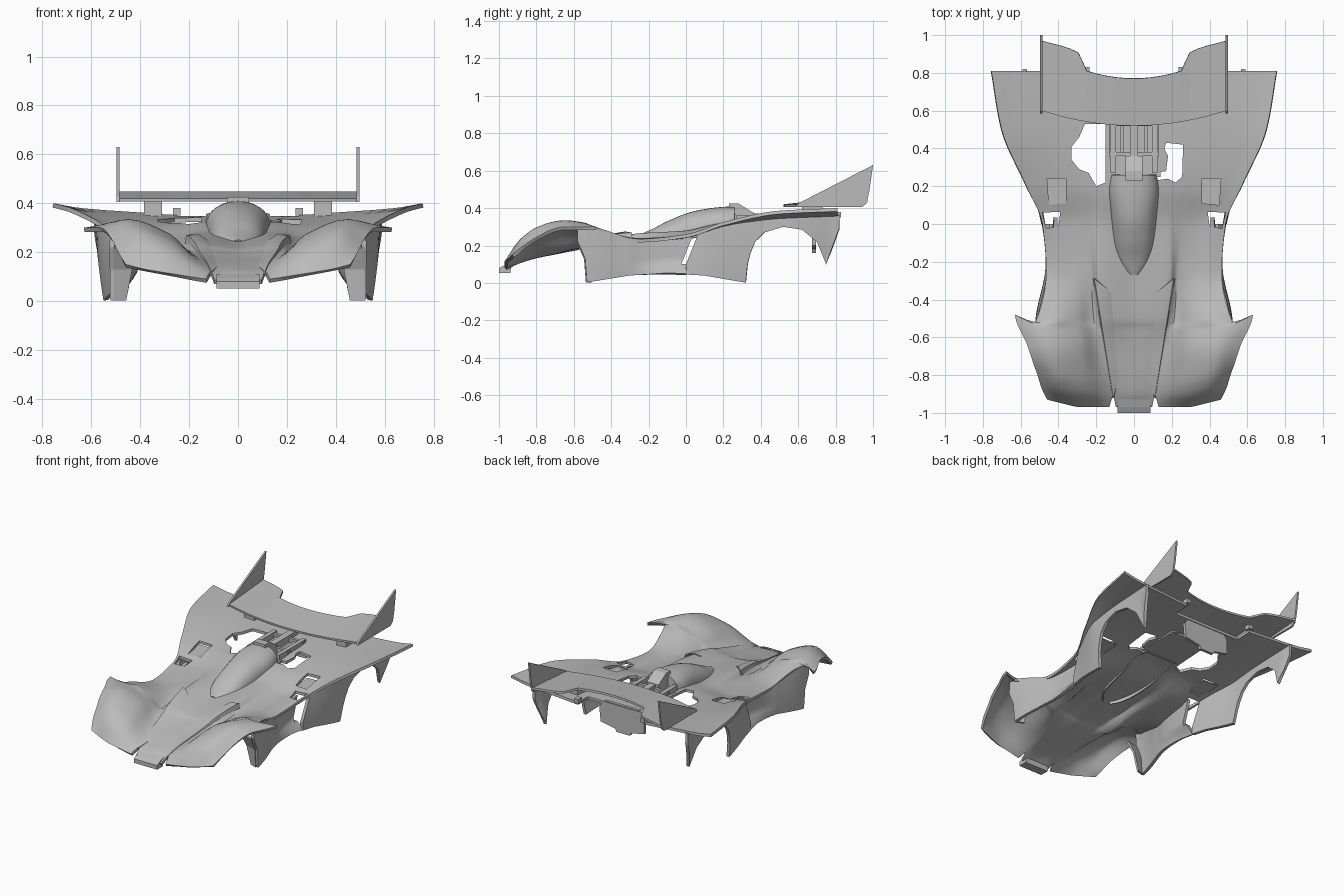
import bpy, bmesh, math

if "Cube" in bpy.data.objects:
    bpy.data.objects.remove(bpy.data.objects["Cube"], do_unlink=True)

grey = bpy.data.materials.new("plain_grey")
grey.use_nodes = True
grey.diffuse_color = (.5, .5, .5, 1)
grey.node_tree.nodes["Principled BSDF"].inputs["Base Color"].default_value = (.5, .5, .5, 1)


def curve(xs, ys, x):
    """Monotone cubic interpolation through the knots."""
    if x <= xs[0]:
        return ys[0]
    if x >= xs[-1]:
        return ys[-1]
    slopes = [(ys[i + 1] - ys[i]) / (xs[i + 1] - xs[i]) for i in range(len(xs) - 1)]

    def tangent(i):
        if i == 0:
            return slopes[0]
        if i == len(slopes):
            return slopes[-1]
        a, b = slopes[i - 1], slopes[i]
        return 2 * a * b / (a + b) if a * b > 0 else 0

    i = max(k for k in range(len(slopes)) if xs[k] <= x)
    h = xs[i + 1] - xs[i]
    t = (x - xs[i]) / h
    return (ys[i] + t * h * tangent(i)
            + t * t * (3 * (ys[i + 1] - ys[i]) - h * (2 * tangent(i) + tangent(i + 1)))
            + t ** 3 * (2 * (ys[i] - ys[i + 1]) + h * (tangent(i) + tangent(i + 1))))


def finish(name, bm, normals=True):
    if normals:
        bmesh.ops.recalc_face_normals(bm, faces=bm.faces)
    mesh = bpy.data.meshes.new(name)
    bm.to_mesh(mesh)
    bm.free()
    mesh.materials.append(grey)
    ob = bpy.data.objects.new(name, mesh)
    bpy.context.collection.objects.link(ob)
    return ob


def select(ob):
    bpy.ops.object.select_all(action='DESELECT')
    ob.select_set(True)
    bpy.context.view_layer.objects.active = ob


def smooth(ob, angle=30):
    select(ob)
    bpy.ops.object.shade_smooth_by_angle(angle=math.radians(angle))


def grid(name, rows, thickness, offset=-1):
    """Skin over rows of points, given thickness."""
    bm = bmesh.new()
    vs = [[bm.verts.new(p) for p in row] for row in rows]
    for a, b in zip(vs, vs[1:]):
        for j in range(len(a) - 1):
            bm.faces.new((a[j], a[j + 1], b[j + 1], b[j]))
    ob = finish(name, bm, False)
    mod = ob.modifiers.new("thickness", 'SOLIDIFY')
    mod.thickness, mod.offset = thickness, offset
    select(ob)
    bpy.ops.object.modifier_apply(modifier=mod.name)
    return ob


def prism(name, outline, lo, hi, axis):
    """Flat outline extruded along one axis."""
    place = {'x': lambda a, b, d: (d, a, b), 'y': lambda a, b, d: (a, d, b),
             'z': lambda a, b, d: (a, b, d)}[axis]
    bm = bmesh.new()
    low, high = ([bm.verts.new(place(a, b, d)) for a, b in outline] for d in (lo, hi))
    bm.faces.new(low)
    bm.faces.new(high)
    n = len(outline)
    for i in range(n):
        k = (i + 1) % n
        bm.faces.new((low[i], low[k], high[k], high[i]))
    return finish(name, bm)


def box(name, x, y, z):
    return prism(name, [(x[0], y[0]), (x[1], y[0]), (x[1], y[1]), (x[0], y[1])], z[0], z[1], 'z')


def cut(ob, cutter):
    mod = ob.modifiers.new("cut", 'BOOLEAN')
    mod.operation, mod.solver, mod.object = 'DIFFERENCE', 'EXACT', cutter
    select(ob)
    bpy.ops.object.modifier_apply(modifier=mod.name)
    bpy.data.objects.remove(cutter, do_unlink=True)


# Body lines running nose to tail: centre, nose crease, valley, fender, crown, outer edge
stations = [-.97, -.9, -.8, -.65, -.535, -.525, -.25, 0, .2, .5, .81]
line_x = [
    [0] * len(stations),
    [.08, .09, .1, .12, .15, .155, .19, .17, .15, .15, .15],
    [.13, .14, .16, .18, .2, .21, .23, .25, .25, .25, .25],
    [.26, .26, .27, .28, .3, .3, .32, .35, .36, .38, .4],
    [.38, .4, .42, .45, .47, .43, .4, .42, .5, .6, .64],
    [.46, .49, .515, .565, .63, .525, .465, .485, .57, .7, .755]]
line_z = [
    [.085, .125, .15, .18, .205, .21, .245, .28, .33, .34, .35],
    [.085, .12, .15, .185, .22, .225, .265, .28, .32, .34, .35],
    [.09, .135, .17, .19, .205, .205, .235, .26, .31, .338, .352],
    [.11, .2, .25, .275, .268, .265, .235, .25, .305, .342, .362],
    [.13, .235, .3, .335, .32, .315, .24, .255, .31, .364, .38],
    [.15, .2, .25, .3, .3, .3, .235, .26, .325, .386, .4]]


def section(y):
    return ([curve(stations, l, y) for l in line_x], [curve(stations, l, y) for l in line_z])


def deck(x, y):
    return curve(*section(y), abs(x))


def swept(x, y):
    """Round the front corners and pull the fender tips backwards."""
    corner = max(0, abs(x) - .3) * .25 * min(1, max(0, -.75 - y) / .22)
    tip = max(0, abs(x) - .52) * .5 * max(0, 1 + (y + .535) / .2) if y < -.53 else 0
    return y + corner + tip


# Body shell
rows = []
for a, b in zip(stations, stations[1:]):
    steps = max(1, round((b - a) / .025))
    for k in range(steps + (b == stations[-1])):
        y = a + (b - a) * k / steps
        xs, zs = section(y)
        half = [xs[i] + (xs[i + 1] - xs[i]) * j / 4 for i in range(5) for j in range(4)] + [xs[-1]]
        across = [-x for x in reversed(half[1:])] + half
        rows.append([(x, swept(x, y), curve(xs, zs, abs(x))) for x in across])
shell = grid("body_shell", rows, .018)

# Openings beside the engine and behind it
cut(shell, prism("left_opening", [(.11, .23), (.18, .24), (.22, .22), (.255, .25), (.26, .42),
                                  (.17, .43), (.16, .4), (.18, .36), (.17, .28), (.11, .27)], .1, .6, 'z'))
cut(shell, prism("right_opening", [(-.15, .22), (-.2, .2), (-.24, .27), (-.29, .29), (-.33, .34),
                                   (-.33, .41), (-.29, .46), (-.26, .53), (-.15, .53)], .1, .6, 'z'))
cut(shell, box("engine_opening", (-.13, .13), (.26, .53), (.1, .6)))
cut(shell, box("tail_notch", (-.25, .25), (.7, .9), (.1, .6)))
for s in (-1, 1):
    cut(shell, prism("nose_gap", [(s * .09, -1), (s * .14, -1), (s * .11, -.9)], 0, .3, 'z'))
    cut(shell, prism("vent", [(s * .4, -.01), (s * .465, -.025), (s * .485, .06), (s * .39, .065)], .1, .5, 'z'))
    cut(shell, prism("intake", [(s * .36, .11), (s * .45, .1), (s * .46, .24), (s * .36, .24)], .1, .6, 'z'))
smooth(shell)

# Lower edges of the side panels: front arch and sill, then sill, rear arch and claw
front_sill = [(-.58, .22), (-.54, .13), (-.53, .003), (-.3, .04), (-.1, .05), (.1, .04)]
rear_sill = [(-.1, .05), (.1, .04), (.32, .003), (.33, .1), (.345, .16), (.37, .22), (.42, .27),
             (.52, .3), (.62, .285), (.7, .22), (.75, .1), (.82, .29)]
top_y, top_x = [-.58, -.5, -.25, 0, .32, .82], [.51, .5, .452, .475, .57, .58]
low_y, low_x = [-.58, -.5, -.2, .32, .5, .75, .82], [.515, .51, .455, .54, .56, .52, .56]


def side_panel(name, sill, s, inset, cutter):
    """Panel hanging from the deck; inset curls its upper rear end inward."""
    rows = []
    for (y0, z0), (y1, z1) in zip(sill, sill[1:]):
        for k in range(8 + (y1 == sill[-1][0])):
            y, zb = y0 + (y1 - y0) * k / 8, z0 + (z1 - z0) * k / 8
            xt, xb = curve(top_y, top_x, y), curve(low_y, low_x, y)
            zt = max(zb + .01, deck(xt, y) - .01)
            rows.append([])
            for j in range(9):
                z = zb + (zt - zb) * j / 8
                h = z / zt
                curl = inset * max(0, y + .3) / .3 * min(1, max(0, z - .06) / .05)
                rows[-1].append((s * (xb + (xt - xb) * h + .02 * h * (1 - h) - curl), y, z))
    panel = grid(name, rows, .02, 0)
    cut(panel, prism("trim", cutter, s * .2, s * .8, 'x'))
    smooth(panel)


for s, side in ((1, "left"), (-1, "right")):
    # The slanted slit lies between the front and the rear panel
    side_panel(side + "_front_panel", front_sill, s, .06,
               [(-.025, .1), (0, .1), (0, -.1), (.3, -.1), (.3, .5), (.06, .5), (.035, .25)])
    side_panel(side + "_rear_panel", rear_sill, s, 0,
               [(-.3, -.1), (0, -.1), (0, .1), (.06, .25), (.06, .5), (-.3, .5)])

    # Return flange behind the front wheel
    grid(side + "_arch_flange", [[(s * .51, y, z), (s * (.46 - z * .2), y + .02, z)]
                                 for y, z in front_sill[:3]], .012, 0)

    # Sloping floor of the intake pocket
    grid(side + "_intake_floor", [[(s * x, y, deck(x, y) - d) for x in (.35, .47)]
                                  for y, d in ((.1, .01), (.25, .04))], .008)

    # Raised fin on the bonnet, flush at the inner side and open at the rear
    fin = []
    for k in range(17):
        t = k / 16
        yi, xi, yo, xo = -.8 + .44 * t, .075 + .045 * t, -.92 + .63 * t, .11 + .1 * t
        h = .004 + .022 * t * t
        xm, ym = (xi + xo) / 2, (yi + yo) / 2
        fin.append([(s * xi, yi, deck(xi, yi) - .002), (s * xm, ym, deck(xm, ym) + h * .7),
                    (s * xo, yo, deck(xo, yo) + h), (s * (xo + .008), yo, deck(xo, yo) - .012)])
    smooth(grid(side + "_bonnet_fin", fin, .006, -s), 40)

    # Wing strut, end plate and rear pin
    box(side + "_wing_strut", sorted((s * .31, s * .385)), (.62, .73), (.345, .415))
    prism(side + "_wing_end_plate", [(.585, .405), (.94, .405), (.965, .425), (.98, .49), (1, .63), (.6, .425)],
          s * .485, s * .497, 'x')
    box(side + "_rear_pin", (s * .25 - .015, s * .25 + .015), (.79, .83), (.35, .38))

# Nose bumper
prism("nose_bumper", [(-1, .052), (-.94, .052), (-.93, .11), (-.97, .095), (-1, .08)], -.088, .088, 'x')

# Canopy
cy = [-.27, -.24, -.17, -.1, .05, .18, .26]
cw, cz = [.03, .06, .092, .107, .122, .132, .12], [.25, .262, .293, .33, .385, .405, .41]
rows = []
for k in range(25):
    y = -.27 + .53 * k / 24
    w, top, base = curve(cy, cw, y), curve(cy, cz, y), deck(0, y) - .03
    rows.append([(-w * math.cos(math.pi * j / 16), y, base + (top - base) * math.sin(math.pi * j / 16) ** .8)
                 for j in range(17)])
rows.append([(x, .262, deck(0, .26) - .03) for x, y, z in rows[-1]])
smooth(grid("canopy", rows, .008), 40)

# Engine cover behind the canopy
box("engine_tray", (-.14, .14), (.25, .54), (.31, .325))
prism("air_scoop", [(.23, .32), (.23, .425), (.28, .425), (.36, .375), (.36, .32)], -.045, .045, 'x')
box("engine_spine", (-.022, .022), (.35, .62), (.315, .372))
for s in (-1, 1):
    box("engine_rail", (s * .11 - .014, s * .11 + .014), (.27, .56), (.315, .36))
    box("engine_bar", (s * .065 - .01, s * .065 + .01), (.36, .54), (.315, .34))
for y in (.36, .52):
    box("engine_crossbar", (-.13, .13), (y, y + .02), (.315, .355))

# Rear wing with swept tips, pitched up towards the back
rows = []
for x in sorted([-.3, .3, -.25, .25] + [i * .049 for i in range(-10, 11)]):
    a = abs(x)
    back = .77 + .04 * (a / .25) ** 2 if a <= .25 else curve([.25, .3, .49], [.81, .91, .97], a)
    front = .52 + .08 * (a / .49) ** 2
    rows.append([(x, front + (back - front) * t, .42 + .028 * t) for t in (1, .5, 0)])
smooth(grid("rear_wing", rows, .014))

# Hanging plate at the tail
prism("tail_plate", [(-.17, .2), (-.07, .18), (-.06, .16), (.04, .16), (.05, .18), (.16, .2), (.17, .3),
                     (.13, .35), (-.13, .35), (-.17, .3)], .675, .695, 'y')
